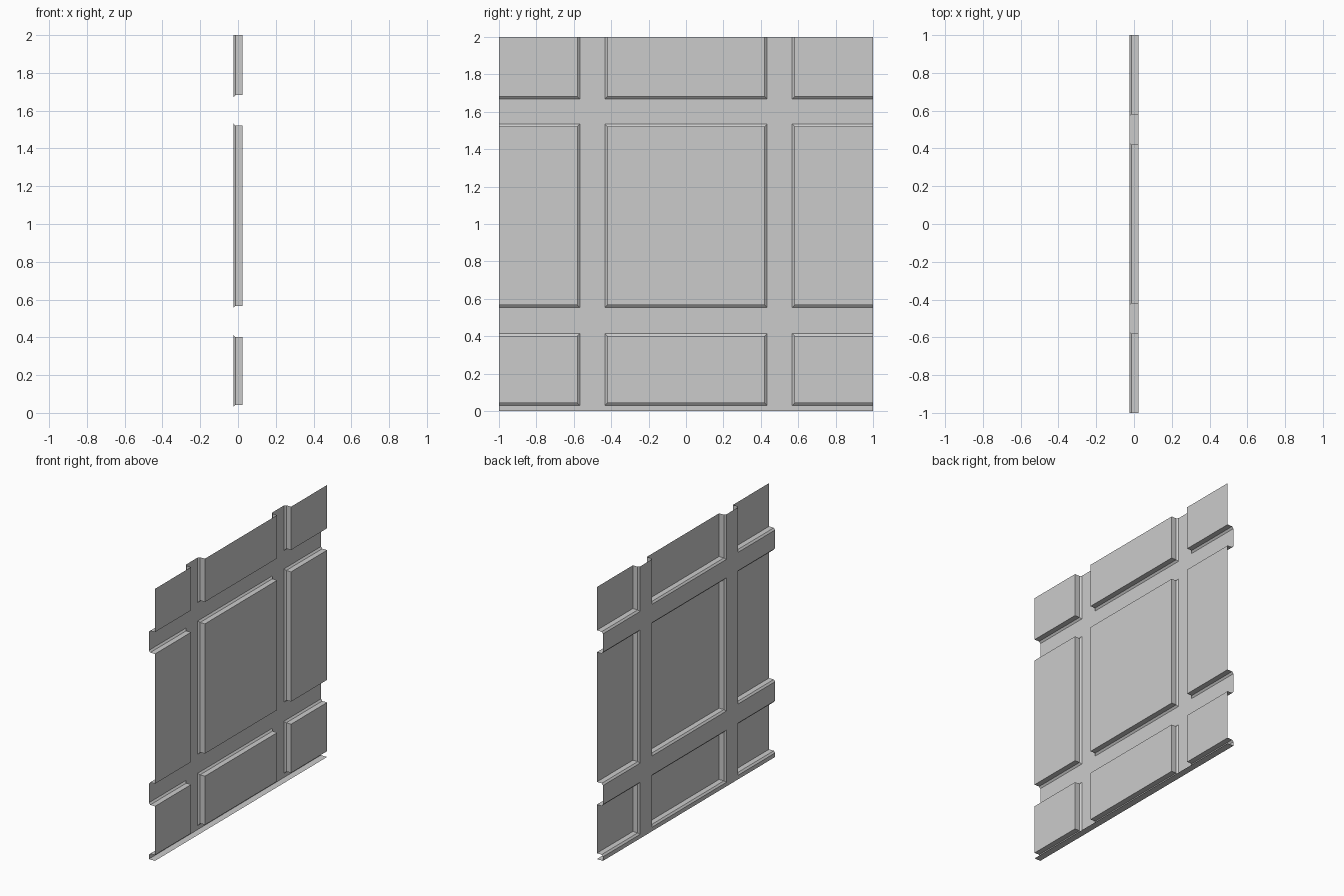
import bpy

if "Cube" in bpy.data.objects:
    bpy.data.objects.remove(bpy.data.objects["Cube"])

BACK, LIP, FRONT = -0.025, -0.014, 0.025   # depth of beams, chamfer end, panel face
C = 0.013                                  # chamfer width
Y = [-1, -0.568, -0.433, 0.433, 0.568, 1]  # beam edges across
Z = [0, 0.03, 0.414, 0.554, 1.534, 1.669, 2]  # beam edges upward


def make(name, quads):
    """Mesh object from quads, sharing matching corners."""
    index, faces = {}, []
    for q in quads:
        faces.append([index.setdefault(tuple(round(c, 5) for c in p), len(index)) for p in q])
    me = bpy.data.meshes.new(name)
    me.from_pydata(list(index), [], faces)
    ob = bpy.data.objects.new(name, me)
    bpy.context.collection.objects.link(ob)
    return ob


def rect(x, y0, y1, z0, z1):
    return [(x, y0, z0), (x, y1, z0), (x, y1, z1), (x, y0, z1)]


beams, panels = [], []
for i in range(len(Y) - 1):
    for j in range(len(Z) - 1):
        y0, y1, z0, z1 = Y[i], Y[i + 1], Z[j], Z[j + 1]
        outer = rect(BACK, y0, y1, z0, z1)
        if i % 2 or j % 2 == 0:
            beams.append(outer)
            continue
        # panel: chamfer ring, straight wall ring, face; open along the outer border
        inner = (y0 + C * (y0 > -1), y1 - C * (y1 < 1), z0 + C, z1 - C * (z1 < 2))
        lip, face = rect(LIP, *inner), rect(FRONT, *inner)
        border = [False, y1 == 1, z1 == 2, y0 == -1]
        for k in range(4):
            n = (k + 1) % 4
            if not border[k]:
                panels.append([outer[k], outer[n], lip[n], lip[k]])
                panels.append([lip[k], lip[n], face[n], face[k]])
        panels.append(face)

make("beam_grid", beams)
make("wall_panels", panels)
# flat strip along the floor
make("bottom_strip", [[(BACK, -1, 0), (FRONT, -1, 0), (FRONT, 1, 0), (BACK, 1, 0)]])
